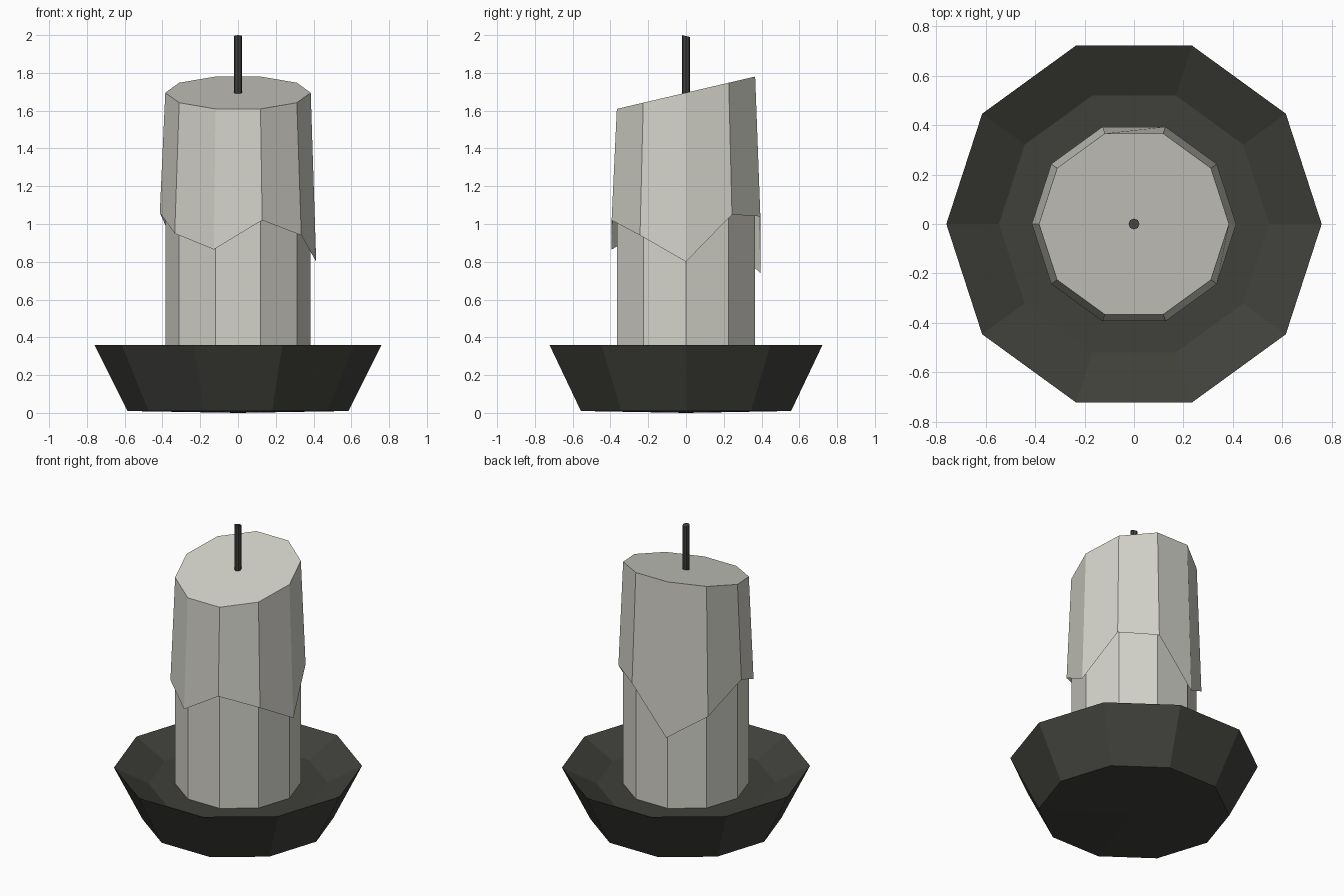
import bpy, bmesh, math

if "Cube" in bpy.data.objects:
    bpy.data.objects.remove(bpy.data.objects["Cube"])


def material(name, rgb):
    m = bpy.data.materials.new(name)
    m.diffuse_color = (*rgb, 1)
    m.use_nodes = True
    m.node_tree.nodes["Principled BSDF"].inputs["Base Color"].default_value = m.diffuse_color
    return m


WAX = material("pale wax", (0.65, 0.645, 0.585))
DARK = material("dark iron", (0.05, 0.05, 0.043))
CHAR = material("charred wick", (0.05, 0.05, 0.047))


def ring(r, z, n=10):
    """Points of a ring; z may be a number, a list or a function of y."""
    pts = []
    for i in range(n):
        a = 2 * math.pi * i / n
        x, y = r * math.cos(a), r * math.sin(a)
        h = z(y) if callable(z) else z[i] if isinstance(z, list) else z
        pts.append((x, y, h))
    return pts


def loft(name, rings, mat, start=None, end=None):
    """Skin rings together; start / end are heights of the fan cap centres."""
    bm = bmesh.new()
    loops = [[bm.verts.new(p) for p in r] for r in rings]
    n = len(loops[0])
    for a, b in zip(loops, loops[1:]):
        for i in range(n):
            j = (i + 1) % n
            bm.faces.new((a[i], a[j], b[j], b[i]))
    if start is not None:
        c = bm.verts.new((0, 0, start))
        for i in range(n):
            bm.faces.new((loops[0][(i + 1) % n], loops[0][i], c))
    if end is not None:
        c = bm.verts.new((0, 0, end))
        for i in range(n):
            bm.faces.new((loops[-1][i], loops[-1][(i + 1) % n], c))
    me = bpy.data.meshes.new(name)
    bm.to_mesh(me)
    bm.free()
    me.materials.append(mat)
    ob = bpy.data.objects.new(name, me)
    bpy.context.collection.objects.link(ob)
    return ob


# Dish with sloped walls and a raised inner floor
loft("dish", [ring(0.585, 0.01), ring(0.76, 0.36), ring(0.547, 0.25)],
     DARK, start=0.0, end=0.25)

# Straight candle core, hidden under the melted wax at its top
loft("candle_core", [ring(0.385, 0.25), ring(0.385, 1.15)], WAX)

# Melted wax shell with uneven drips and a slanted top
drips = [0.80, 1.05, 1.04, 0.74, 0.88, 1.06, 0.95, 0.865, 1.02, 0.94]
loft("melted_wax", [ring(0.414, drips), ring(0.385, lambda y: 1.695 + 0.234 * y)],
     WAX, end=1.695)

# Wick with a slightly slanted tip
loft("wick", [ring(0.022, 1.68, 8), ring(0.022, lambda y: 1.995 - 0.22 * y, 8)],
     CHAR, start=1.68, end=1.995)
